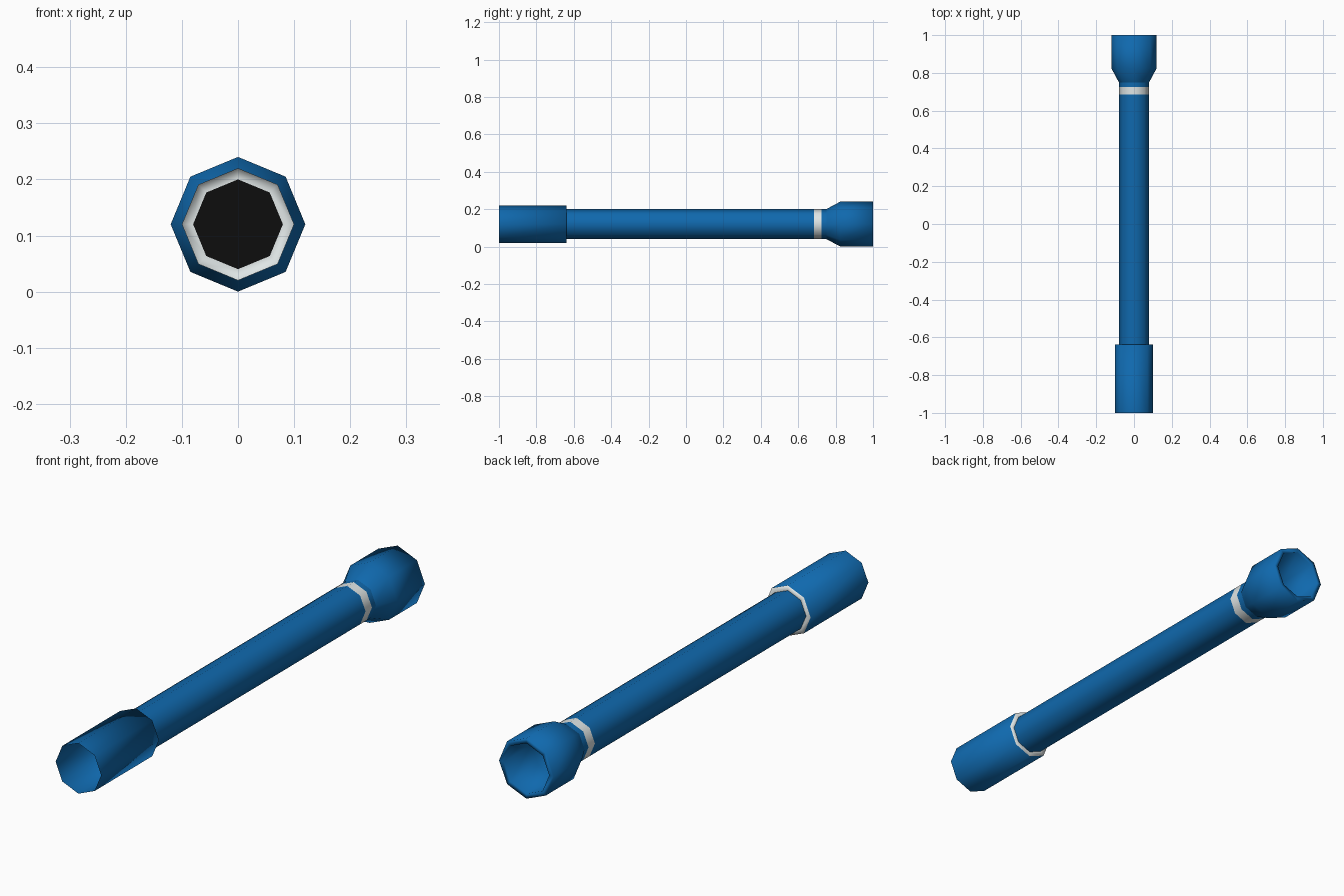
import bpy, bmesh, math

if "Cube" in bpy.data.objects:
    bpy.data.objects.remove(bpy.data.objects["Cube"])

SIDES, AXIS_Z = 8, 0.12


def material(name, rgb):
    m = bpy.data.materials.new(name)
    m.diffuse_color = (*rgb, 1)
    m.use_nodes = True
    m.node_tree.nodes["Principled BSDF"].inputs["Base Color"].default_value = m.diffuse_color
    return m


blue = material("blue", (0.005, 0.14, 0.42))
white = material("off white", (0.74, 0.79, 0.79))
black = material("black", (0.004, 0.004, 0.004))


def lathe(name, profile, mats, cap=None):
    """Octagonal surface along y from (y, radius) points, one material per band.
    cap: material of a disc closing the last ring."""
    slots = [blue, white, black]
    bm = bmesh.new()
    rings = []
    for y, r in profile:
        rings.append([bm.verts.new((r * math.cos(i * math.tau / SIDES), y,
                                    AXIS_Z + r * math.sin(i * math.tau / SIDES)))
                      for i in range(SIDES)])
    for a, b, m in zip(rings, rings[1:], mats):
        for i in range(SIDES):
            j = (i + 1) % SIDES
            f = bm.faces.new((a[i], b[i], b[j], a[j]))
            f.material_index = slots.index(m)
            f.smooth = True
    if cap:
        f = bm.faces.new(rings[-1])
        f.material_index = slots.index(cap)
        f.normal_update()
    me = bpy.data.meshes.new(name)
    bm.to_mesh(me)
    bm.free()
    for m in slots:
        me.materials.append(m)
    ob = bpy.data.objects.new(name, me)
    bpy.context.collection.objects.link(ob)
    return ob


# open sleeve at the front, with its white shoulder
lathe("front_sleeve", [(-1, 0.1), (-0.638, 0.1), (-0.638, 0.08)], [blue, white])

# black plug closing the front of the tube
lathe("front_plug", [(-0.63, 0.08), (-0.638, 0.08)], [blue], cap=black)

# long tube with white band
lathe("tube", [(-0.638, 0.08), (0.685, 0.08), (0.725, 0.08), (0.75, 0.08)],
      [blue, white, blue])

# flared head: outer wall, rim, hollow inside, dark bottom
lathe("flared_head", [(0.75, 0.08), (0.825, 0.12), (1, 0.12), (1, 0.1),
                      (0.825, 0.1), (0.75, 0.078)],
      [blue] * 5, cap=black)
